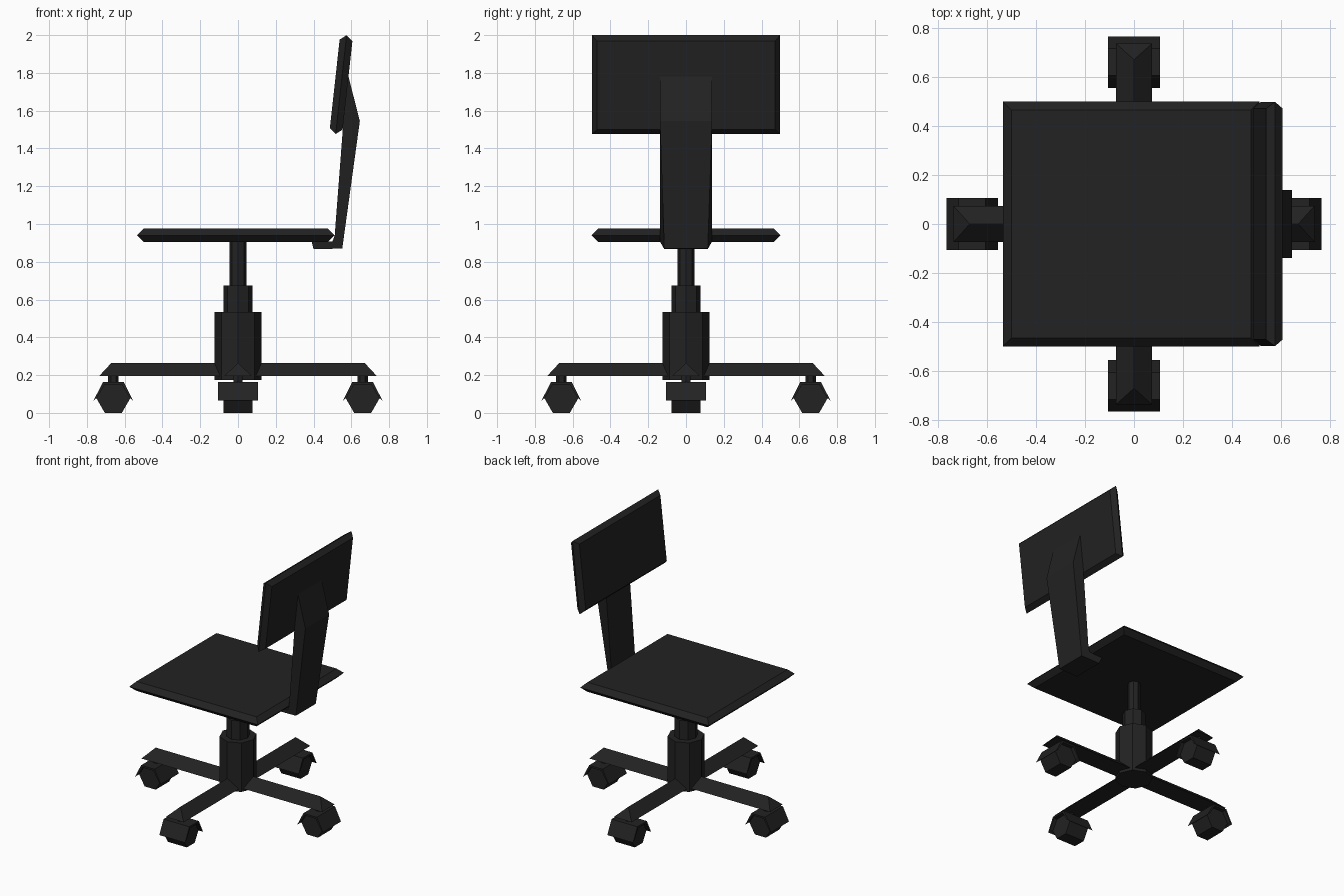
import bpy, bmesh, math
from mathutils import Matrix

if "Cube" in bpy.data.objects:
    bpy.data.objects.remove(bpy.data.objects["Cube"])

black = bpy.data.materials.new("black plastic")
black.diffuse_color = (0.016, 0.016, 0.016, 1)
black.use_nodes = True
black.node_tree.nodes["Principled BSDF"].inputs["Base Color"].default_value = black.diffuse_color


def loft(name, rings, matrix=Matrix()):
    """Join equal-length rings of points into a closed flat-shaded solid."""
    bm = bmesh.new()
    loops = [[bm.verts.new(p) for p in r] for r in rings]
    for a, b in zip(loops, loops[1:]):
        for i in range(len(a)):
            j = (i + 1) % len(a)
            bm.faces.new((a[i], a[j], b[j], b[i]))
    bm.faces.new(loops[0][::-1])
    bm.faces.new(loops[-1])
    bmesh.ops.recalc_face_normals(bm, faces=bm.faces)
    bm.transform(matrix)
    me = bpy.data.meshes.new(name)
    bm.to_mesh(me)
    bm.free()
    me.materials.append(black)
    ob = bpy.data.objects.new(name, me)
    bpy.context.collection.objects.link(ob)
    return ob


def rect(x, y, z):
    return [(-x, -y, z), (x, -y, z), (x, y, z), (-x, y, z)]


def pad(name, x, y, t, bevel, matrix):
    loft(name, [rect(x - bevel, y - bevel, -t), rect(x, y, 0),
                rect(x - bevel, y - bevel, t)], matrix)


def cylinder(name, r, z0, z1, n=8, matrix=Matrix()):
    ring = lambda z: [(r * math.cos(2 * math.pi * i / n),
                       r * math.sin(2 * math.pi * i / n), z) for i in range(n)]
    return loft(name, [ring(z0), ring(z1)], matrix)


# Seat and tilted backrest
pad("seat", 0.523, 0.5, 0.035, 0.035, Matrix.Translation((-0.012, 0, 0.94)))
pad("backrest", 0.263, 0.498, 0.034, 0.027,
    Matrix.Translation((0.546, 0, 1.738)) @ Matrix.Rotation(math.radians(96.3), 4, 'Y'))

# Back support: side profile as x, z, half width
profile = [(0.39, 0.907, 0.135), (0.40, 0.867, 0.115), (0.552, 0.870, 0.115),
           (0.645, 1.545, 0.138), (0.585, 1.78, 0.138), (0.575, 1.765, 0.138),
           (0.512, 0.94, 0.138), (0.50, 0.907, 0.138)]
loft("back_support", [[(x, s * w, z) for x, z, w in profile] for s in (-1, 1)])

# Gas lift column
cylinder("column_lower", 0.125, 0.175, 0.535)
cylinder("column_middle", 0.078, 0.535, 0.675)
cylinder("column_upper", 0.044, 0.675, 0.91)

# Four ridged arms, each with a caster
hood = [(-0.105, 0.065), (-0.055, 0.163), (0.055, 0.163), (0.105, 0.065),
        (0.085, 0.082), (0.045, 0.15), (-0.045, 0.15), (-0.085, 0.082)]
for k in range(4):
    turn = Matrix.Rotation(k * math.pi / 2, 4, 'Z')
    out = turn @ Matrix.Translation((0.66, 0, 0))
    loft(f"arm_{k}", [[(x, -0.073, 0.195), (x, 0.073, 0.195), (r, 0, 0.265)]
                      for x, r in ((0, 0), (0.735, 0.67))], turn)
    cylinder(f"caster_stem_{k}", 0.027, 0.15, 0.21, 6, out)
    loft(f"caster_hood_{k}", [[(x, y, z) for x, z in hood] for y in (-0.105, 0.105)], out)
    cylinder(f"caster_wheel_{k}", 0.09, -0.078, 0.078, 6,
             out @ Matrix.Translation((0, 0, 0.078)) @ Matrix.Rotation(math.pi / 2, 4, 'X'))
